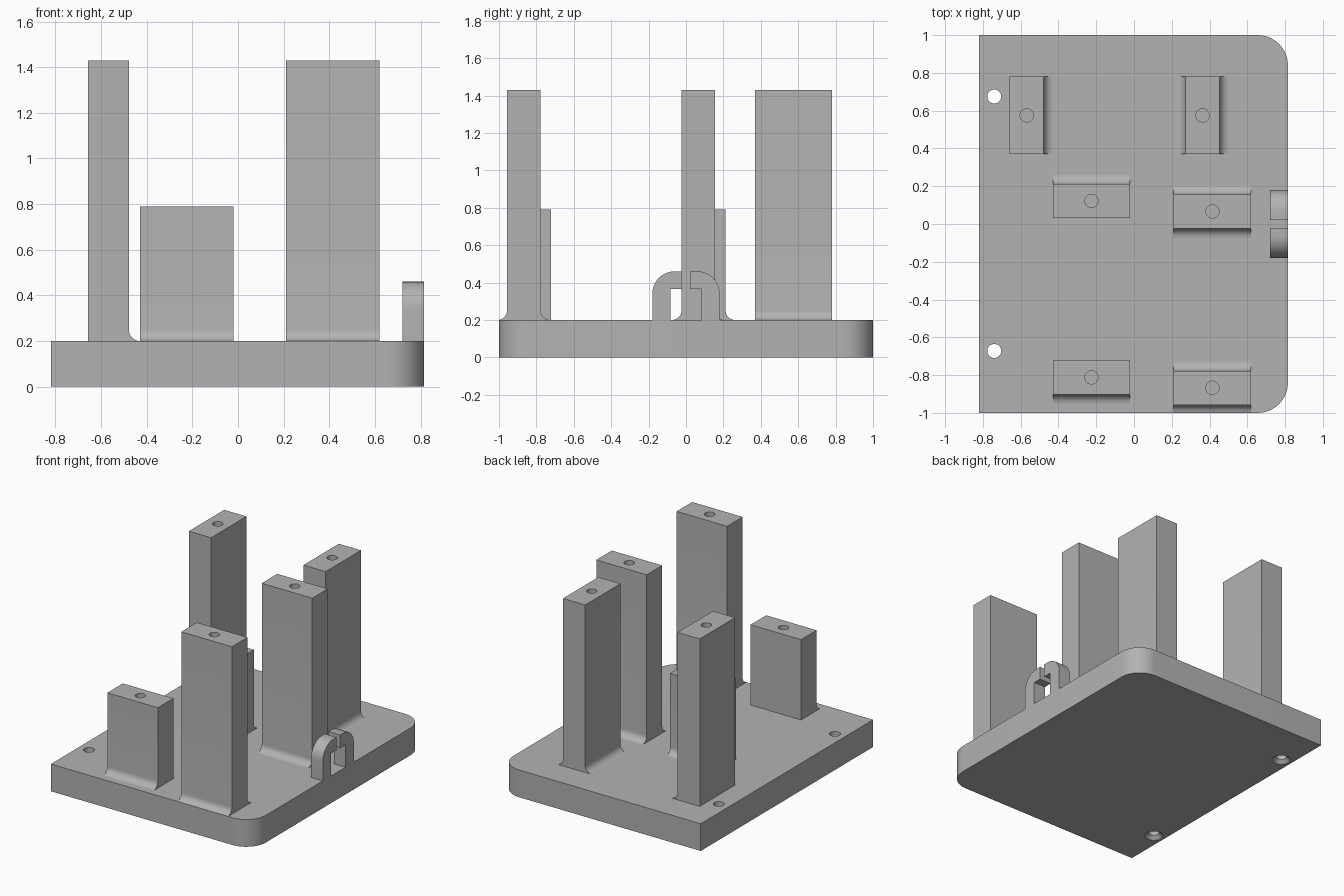
import bpy, bmesh
from math import sin, cos, pi
from mathutils import Matrix

cube = bpy.data.objects.get("Cube")
if cube:
    bpy.data.objects.remove(cube, do_unlink=True)

GREY = bpy.data.materials.new("matte grey")
GREY.use_nodes = True
GREY.diffuse_color = (0.45, 0.45, 0.45, 1)
GREY.node_tree.nodes["Principled BSDF"].inputs["Base Color"].default_value = (0.45, 0.45, 0.45, 1)

BASE_TOP = 0.2


def add_object(name, bm):
    bmesh.ops.recalc_face_normals(bm, faces=bm.faces)
    mesh = bpy.data.meshes.new(name)
    bm.to_mesh(mesh)
    bm.free()
    mesh.materials.append(GREY)
    obj = bpy.data.objects.new(name, mesh)
    bpy.context.collection.objects.link(obj)
    return obj


def prism(name, points, direction):
    """Extrude a closed outline of 3D points along a direction."""
    bm = bmesh.new()
    face = bm.faces.new([bm.verts.new(p) for p in points])
    result = bmesh.ops.extrude_face_region(bm, geom=[face])
    verts = [v for v in result["geom"] if isinstance(v, bmesh.types.BMVert)]
    bmesh.ops.translate(bm, verts=verts, vec=direction)
    return add_object(name, bm)


def arc(cx, cy, r, start, end, steps=12):
    angles = [start + (end - start) * i / steps for i in range(steps + 1)]
    return [(cx + r * cos(a), cy + r * sin(a)) for a in angles]


def drill(obj, x, y, z0, z1, r0, r1):
    """Cut a round, optionally tapered hole between two heights."""
    bm = bmesh.new()
    bmesh.ops.create_cone(bm, cap_ends=True, segments=32, radius1=r0, radius2=r1,
                          depth=z1 - z0, matrix=Matrix.Translation((x, y, (z0 + z1) / 2)))
    cutter = add_object("drill_cutter", bm)
    cutter.hide_render = True
    mod = obj.modifiers.new("hole", "BOOLEAN")
    mod.operation, mod.solver, mod.object = "DIFFERENCE", "EXACT", cutter
    bpy.context.view_layer.update()
    old = obj.data
    obj.data = bpy.data.meshes.new_from_object(
        obj.evaluated_get(bpy.context.evaluated_depsgraph_get()))
    obj.modifiers.clear()
    bpy.data.meshes.remove(old)
    bpy.data.objects.remove(cutter, do_unlink=True)


def smooth(obj):
    bpy.ops.object.select_all(action="DESELECT")
    obj.select_set(True)
    bpy.context.view_layer.objects.active = obj
    bpy.ops.object.shade_smooth_by_angle(angle=pi / 6)


# Base plate: two square corners, two rounded corners
LEFT, RIGHT, R = -0.82, 0.815, 0.16
outline = [(LEFT, 1), (LEFT, -1)]
outline += arc(RIGHT - R, -1 + R, R, -pi / 2, 0)
outline += arc(RIGHT - R, 1 - R, R, 0, pi / 2)
base = prism("base_plate", [(x, y, 0) for x, y in outline], (0, 0, BASE_TOP))

# Screw holes, countersunk underneath
for y in (-0.672, 0.675):
    drill(base, -0.74, y, -0.1, 0.3, 0.037, 0.037)
    drill(base, -0.74, y, -0.02, 0.03, 0.082, 0.032)
smooth(base)

# Posts: slab profile flared at the foot on the chosen sides
HALF, HALF_LENGTH, FLARE = 0.09, 0.205, 0.05


def post(name, x, y, top, along, low_flare, high_flare):
    foot = BASE_TOP + FLARE
    profile = [(-HALF, top)]
    if low_flare:
        profile += arc(-HALF - FLARE, foot, FLARE, 0, -pi / 2, 8)
    else:
        profile.append((-HALF, BASE_TOP))
    if high_flare:
        profile += arc(HALF + FLARE, foot, FLARE, -pi / 2, -pi, 8)
    else:
        profile.append((HALF, BASE_TOP))
    profile.append((HALF, top))
    if along == "x":
        points = [(x - HALF_LENGTH, max(y + u, -1), z) for u, z in profile]
        direction = (2 * HALF_LENGTH, 0, 0)
    else:
        points = [(x + u, y - HALF_LENGTH, z) for u, z in profile]
        direction = (0, 2 * HALF_LENGTH, 0)
    obj = prism(name, points, direction)
    drill(obj, x, y, top - 0.3, top + 0.1, 0.035, 0.035)
    smooth(obj)


TALL, SHORT = 1.43, 0.79
post("back_right_post", -0.568, 0.575, TALL, "y", False, True)
post("back_left_post", 0.363, 0.575, TALL, "y", True, True)
post("middle_short_post", -0.225, 0.122, SHORT, "x", False, True)
post("middle_tall_post", 0.415, 0.066, TALL, "x", True, True)
post("front_short_post", -0.225, -0.812, SHORT, "x", True, False)
post("front_tall_post", 0.415, -0.867, TALL, "x", True, True)

# Cable clip: two facing hooks with a gap between them
for name, side in (("clip_front_hook", -1), ("clip_back_hook", 1)):
    hook = [(0.022, 0.365), (0.022, 0.46)]
    hook += arc(0.06, 0.34, 0.12, pi / 2, 0)
    hook += [(0.18, BASE_TOP), (0.083, BASE_TOP), (0.083, 0.365)]
    smooth(prism(name, [(0.72, side * y, z) for y, z in hook], (RIGHT - 0.72, 0, 0)))
